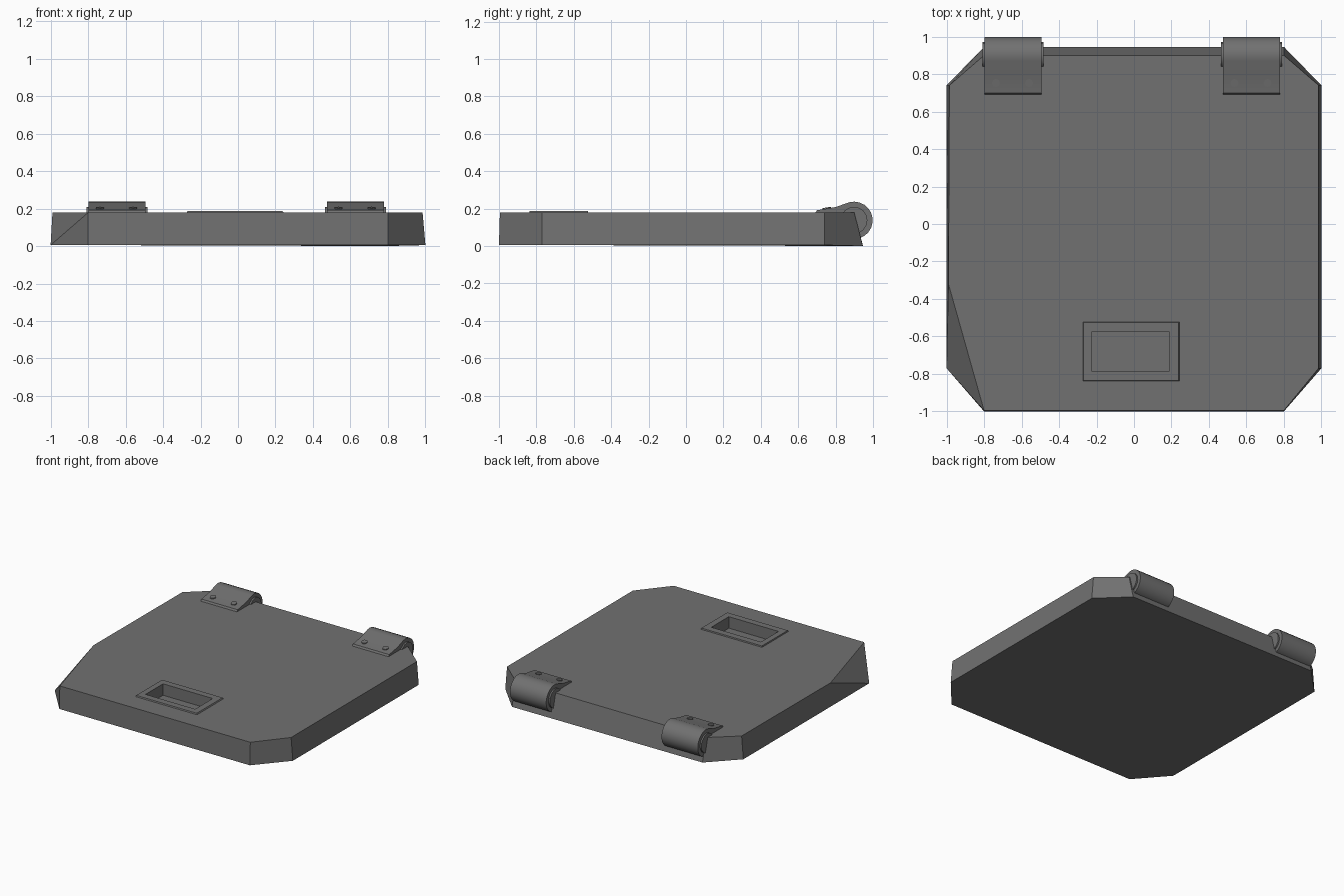
import bpy, bmesh, math

cube = bpy.data.objects.get("Cube")
if cube:
    bpy.data.objects.remove(cube, do_unlink=True)

grey = bpy.data.materials.new("dark grey metal")
grey.use_nodes = True
colour = (0.165, 0.165, 0.165, 1)
grey.diffuse_color = colour
grey.node_tree.nodes["Principled BSDF"].inputs["Base Color"].default_value = colour


def finish(name, bm, smooth=False):
    """Turn a bmesh into a named, coloured object."""
    bmesh.ops.recalc_face_normals(bm, faces=bm.faces)
    mesh = bpy.data.meshes.new(name)
    bm.to_mesh(mesh)
    bm.free()
    mesh.materials.append(grey)
    obj = bpy.data.objects.new(name, mesh)
    bpy.context.collection.objects.link(obj)
    bpy.ops.object.select_all(action='DESELECT')
    obj.select_set(True)
    bpy.context.view_layer.objects.active = obj
    if smooth:
        bpy.ops.object.shade_smooth_by_angle(angle=math.radians(30))
    return obj


def loft(name, rings, cap=True, loop=False, smooth=False):
    """Join equal-length closed rings of points into a surface."""
    bm = bmesh.new()
    rows = [[bm.verts.new(p) for p in ring] for ring in rings]
    pairs = list(zip(rows, rows[1:]))
    if loop:
        pairs.append((rows[-1], rows[0]))
    for a, b in pairs:
        for i in range(len(a)):
            j = (i + 1) % len(a)
            bm.faces.new((a[i], a[j], b[j], b[i]))
    if cap and not loop:
        bm.faces.new(rows[0])
        bm.faces.new(rows[-1])
    return finish(name, bm, smooth)


def rectangle(x0, x1, y0, y1, z):
    return [(x0, y0, z), (x1, y0, z), (x1, y1, z), (x0, y1, z)]


# Lid with clipped corners, tapered sides and one sliced top corner
lower = [(-.8, -1), (.8, -1), (1, -.77), (1, .74),
         (.8, .945), (-.8, .945), (-1, .74), (-1, -.77)]
upper = [(-.8, -.995), (.8, -.995), (.985, -.77), (.985, .74),
         (.8, .9), (-.8, .9), (-.985, .74), (-.99, -.32)]
bm = bmesh.new()
low = [bm.verts.new((x, y, .005)) for x, y in lower]
top = [bm.verts.new((x, y, .178)) for x, y in upper]
low[4].co.z = 0
for i in range(7):
    bm.faces.new((low[i], low[i + 1], top[i + 1], top[i]))
bm.faces.new((low[7], low[0], top[0]))
bm.faces.new((low[7], top[0], top[7]))
bm.faces.new(top)
bmesh.ops.triangulate(bm, faces=[bm.faces.new(low)])
lid = finish("lid", bm)

# Handle pocket cut into the lid
opening = (-.227, .19, -.785, -.575)
cutter = loft("pocket_cutter", [rectangle(*opening, .1), rectangle(*opening, .3)])
cutter.hide_render = True
cut = lid.modifiers.new("pocket", 'BOOLEAN')
cut.operation = 'DIFFERENCE'
cut.solver = 'EXACT'
cut.object = cutter
bpy.context.view_layer.objects.active = lid
bpy.ops.object.modifier_apply(modifier=cut.name)
bpy.data.objects.remove(cutter, do_unlink=True)

# Raised rim around the pocket
loft("handle_rim", [rectangle(*opening, .17),
                    rectangle(*opening, .187),
                    rectangle(-.27, .238, -.835, -.525, .187),
                    rectangle(-.275, .247, -.842, -.52, .17)], loop=True)

# Hinges: sloped flange running into a round barrel, with pin and bolts
centre_y, centre_z, radius = .898, .137, .1


def circle(r, start, end, count):
    angles = [math.radians(start + (end - start) * i / count) for i in range(count + 1)]
    return [(centre_y + r * math.cos(a), centre_z + r * math.sin(a)) for a in angles]


profile = [(.69, .176), (.7, .191), (.8, .208)]
profile += circle(radius, 105, -120, 14) + [(.8, .17)]
pin_profile = circle(.072, 0, 360, 16)[:-1]

for side, x in (("right", -.645), ("left", .628)):
    loft(side + "_hinge", [[(x + s * .152, y, z) for y, z in profile]
                           for s in (-1, 1)], smooth=True)
    loft(side + "_hinge_pin", [[(x + s * .163, y, z) for y, z in pin_profile]
                               for s in (-1, 1)], smooth=True)
    for number, offset in enumerate((-.092, .085)):
        ring = [(.022 * math.cos(k * math.tau / 8), .022 * math.sin(k * math.tau / 8))
                for k in range(8)]
        loft(f"{side}_hinge_bolt_{number + 1}",
             [[(x + offset + u, .752 + v, z + .17 * v) for u, v in ring]
              for z in (.19, .206)])
